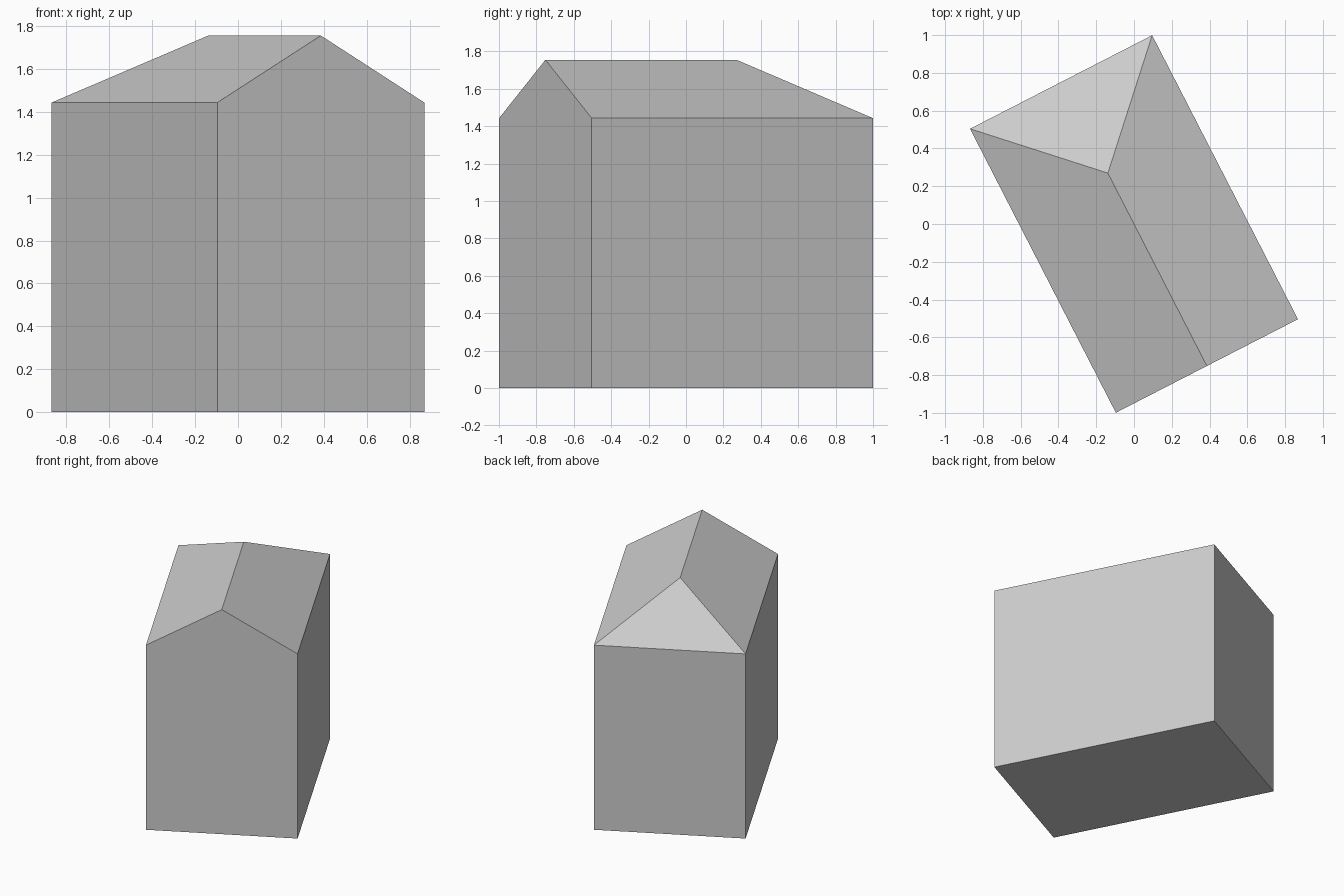
import bpy
import bmesh
from math import radians
from mathutils import Matrix

if "Cube" in bpy.data.objects:
    bpy.data.objects.remove(bpy.data.objects["Cube"], do_unlink=True)

WIDTH, LENGTH = 1.084, 1.69
EAVE, RIDGE = 1.443, 1.755
HIP_RUN = 0.542            # ridge stops this far short of the back wall
TURN = radians(27.18)      # the building stands turned on its plot

# Plain grey for the whole building
grey = bpy.data.materials.new("plain_grey")
colour = (0.6, 0.6, 0.6, 1)
grey.diffuse_color = colour
grey.use_nodes = True
grey.node_tree.nodes["Principled BSDF"].inputs["Base Color"].default_value = colour

bm = bmesh.new()
w, l = WIDTH / 2, LENGTH / 2
plan = [(-w, -l), (w, -l), (w, l), (-w, l)]
base = [bm.verts.new((x, y, 0)) for x, y in plan]
eave = [bm.verts.new((x, y, EAVE)) for x, y in plan]
gable = bm.verts.new((0, -l, RIDGE))
hip = bm.verts.new((0, l - HIP_RUN, RIDGE))
front_left, front_right, back_right, back_left = eave

# Floor and walls, the front wall rising into the gable
bm.faces.new(base[::-1])
bm.faces.new((base[0], base[1], front_right, gable, front_left))
for i in range(1, 4):
    j = (i + 1) % 4
    bm.faces.new((base[i], base[j], eave[j], eave[i]))

# Roof: two slopes and the back hip
bm.faces.new((front_right, back_right, hip, gable))
bm.faces.new((back_left, front_left, gable, hip))
bm.faces.new((back_right, back_left, hip))

bmesh.ops.rotate(bm, verts=bm.verts, cent=(0, 0, 0), matrix=Matrix.Rotation(TURN, 3, 'Z'))
bmesh.ops.recalc_face_normals(bm, faces=bm.faces)

mesh = bpy.data.meshes.new("building")
bm.to_mesh(mesh)
bm.free()
mesh.materials.append(grey)
building = bpy.data.objects.new("building", mesh)
bpy.context.collection.objects.link(building)
